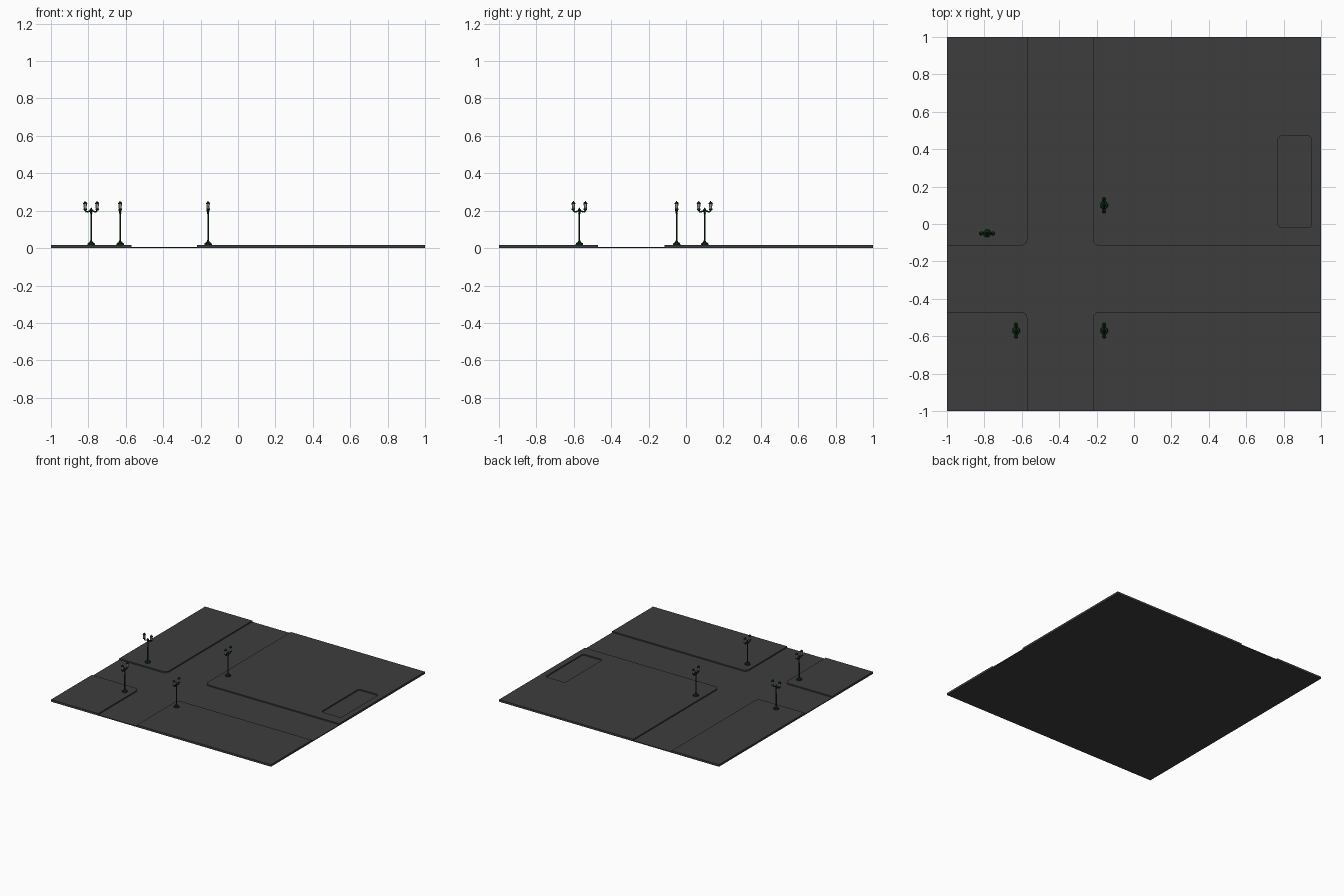
import bpy, bmesh, math
from mathutils import Vector

if "Cube" in bpy.data.objects:
    bpy.data.objects.remove(bpy.data.objects["Cube"])


def material(name, rgb):
    m = bpy.data.materials.new(name)
    m.diffuse_color = (*rgb, 1)
    m.use_nodes = True
    m.node_tree.nodes["Principled BSDF"].inputs["Base Color"].default_value = m.diffuse_color
    return m


ASPHALT = material("dark_grey_paving", (0.047, 0.047, 0.047))
GREEN = material("dark_green_iron", (0.004, 0.026, 0.006))
GLASS = material("pale_grey_glass", (0.5, 0.5, 0.5))

ROAD_Z, WALK_Z = 0.007, 0.017


def add_object(name, mesh, loc=(0, 0, 0), turn=0):
    ob = bpy.data.objects.new(name, mesh)
    ob.location = loc
    ob.rotation_euler.z = turn
    bpy.context.collection.objects.link(ob)
    return ob


def outline(x0, y0, x1, y1, radii, steps=6):
    """Rectangle with a rounding radius per corner (SW, SE, NE, NW)."""
    pts = []
    corners = [(x0, y0, 1, 1), (x1, y0, -1, 1), (x1, y1, -1, -1), (x0, y1, 1, -1)]
    for i, ((x, y, sx, sy), r) in enumerate(zip(corners, radii)):
        if r == 0:
            pts.append((x, y))
            continue
        for k in range(steps + 1):
            a = math.pi + i * math.pi / 2 + k / steps * math.pi / 2
            pts.append((x + sx * r + r * math.cos(a), y + sy * r + r * math.sin(a)))
    return pts


def plate(name, loops, z0, z1):
    """Flat slab from an outer loop and optional hole loops."""
    bm = bmesh.new()
    edges = []
    for pts in loops:
        vs = [bm.verts.new((x, y, z0)) for x, y in pts]
        edges += [bm.edges.new((vs[i - 1], vs[i])) for i in range(len(vs))]
    bmesh.ops.triangle_fill(bm, use_beauty=True, edges=edges)
    ext = bmesh.ops.extrude_face_region(bm, geom=bm.faces[:], use_keep_orig=True)
    for v in ext["geom"]:
        if isinstance(v, bmesh.types.BMVert):
            v.co.z = z1
    bmesh.ops.recalc_face_normals(bm, faces=bm.faces[:])
    me = bpy.data.meshes.new(name)
    bm.to_mesh(me)
    bm.free()
    me.materials.append(ASPHALT)
    return add_object(name, me)


# Road slab and the four raised pavement blocks around the crossroads
R = 0.035
XL, XR, YB, YT = -0.57, -0.22, -0.47, -0.115
plate("road_slab", [outline(-1, -1, 1, 1, (0, 0, 0, 0))], 0, ROAD_Z)
plate("pavement_south_west", [outline(-1, -1, XL, YB, (0, 0, R, 0))], ROAD_Z, WALK_Z)
plate("pavement_south_east", [outline(XR, -1, 1, YB, (0, 0, 0, R))], ROAD_Z, WALK_Z)
plate("pavement_north_west", [outline(-1, YT, XL, 1, (0, R, 0, 0))], ROAD_Z, WALK_Z)
# The north-east block has a sunken rectangle
plate("pavement_north_east",
      [outline(XR, YT, 1, 1, (R, 0, 0, 0)),
       outline(0.77, -0.02, 0.95, 0.47, (0.02,) * 4)], ROAD_Z, WALK_Z)


def lathe(bm, profile, cx=0.0, n=8, mat=0):
    """Turned part from (radius, z) points, closed at both ends."""
    rings = [[bm.verts.new((cx + r * math.cos((k + .5) * math.tau / n),
                            r * math.sin((k + .5) * math.tau / n), z))
              for k in range(n)] for r, z in profile]
    faces = [bm.faces.new((a[k - 1], a[k], b[k], b[k - 1]))
             for a, b in zip(rings, rings[1:]) for k in range(n)]
    faces += [bm.faces.new(rings[0][::-1]), bm.faces.new(rings[-1])]
    for f in faces:
        f.material_index = mat


def rod(bm, p, q, r, n=6):
    p, q = Vector(p), Vector(q)
    rot = (q - p).to_track_quat('Z', 'Y').to_matrix().to_4x4()
    rot.translation = (p + q) / 2
    bmesh.ops.create_cone(bm, cap_ends=True, segments=n, radius1=r, radius2=r,
                          depth=(q - p).length, matrix=rot)


# Lamp ironwork: stepped foot, slim post, collar and finial
post = bmesh.new()
lathe(post, [(0.022, 0), (0.022, 0.004), (0.019, 0.010), (0.011, 0.014),
             (0.007, 0.020), (0.0045, 0.026), (0.004, 0.165), (0.007, 0.170),
             (0.005, 0.176), (0.009, 0.182), (0.009, 0.188), (0.005, 0.193),
             (0.001, 0.201)])
glass = bmesh.new()
for s in (-1, 1):
    # Curved arm carrying the lantern
    arm = [(0, 0, 0.184), (s * 0.012, 0, 0.180), (s * 0.023, 0, 0.176),
           (s * 0.030, 0, 0.180), (s * 0.032, 0, 0.190)]
    for p, q in zip(arm, arm[1:]):
        rod(post, p, q, 0.0042)
    # Lantern cup and roof
    lathe(post, [(0.005, 0.184), (0.010, 0.188), (0.010, 0.195)], s * 0.032)
    lathe(post, [(0.012, 0.219), (0.012, 0.222), (0.007, 0.229),
                 (0.003, 0.231), (0.003, 0.233), (0.001, 0.236)], s * 0.032)
    # Glass body
    lathe(glass, [(0.008, 0.195), (0.010, 0.219)], s * 0.032)

meshes = []
for name, bm, mat in (("lamp_post", post, GREEN), ("lamp_glass", glass, GLASS)):
    bmesh.ops.recalc_face_normals(bm, faces=bm.faces[:])
    me = bpy.data.meshes.new(name)
    bm.to_mesh(me)
    bm.free()
    me.materials.append(mat)
    meshes.append(me)

# Four street lamps; one is turned to face the other road
for x, y, turn in ((-0.785, -0.05, 0), (-0.63, -0.57, 90),
                   (-0.16, -0.57, 90), (-0.16, 0.10, 90)):
    for me in meshes:
        add_object(me.name, me, (x, y, WALK_Z), math.radians(turn))
